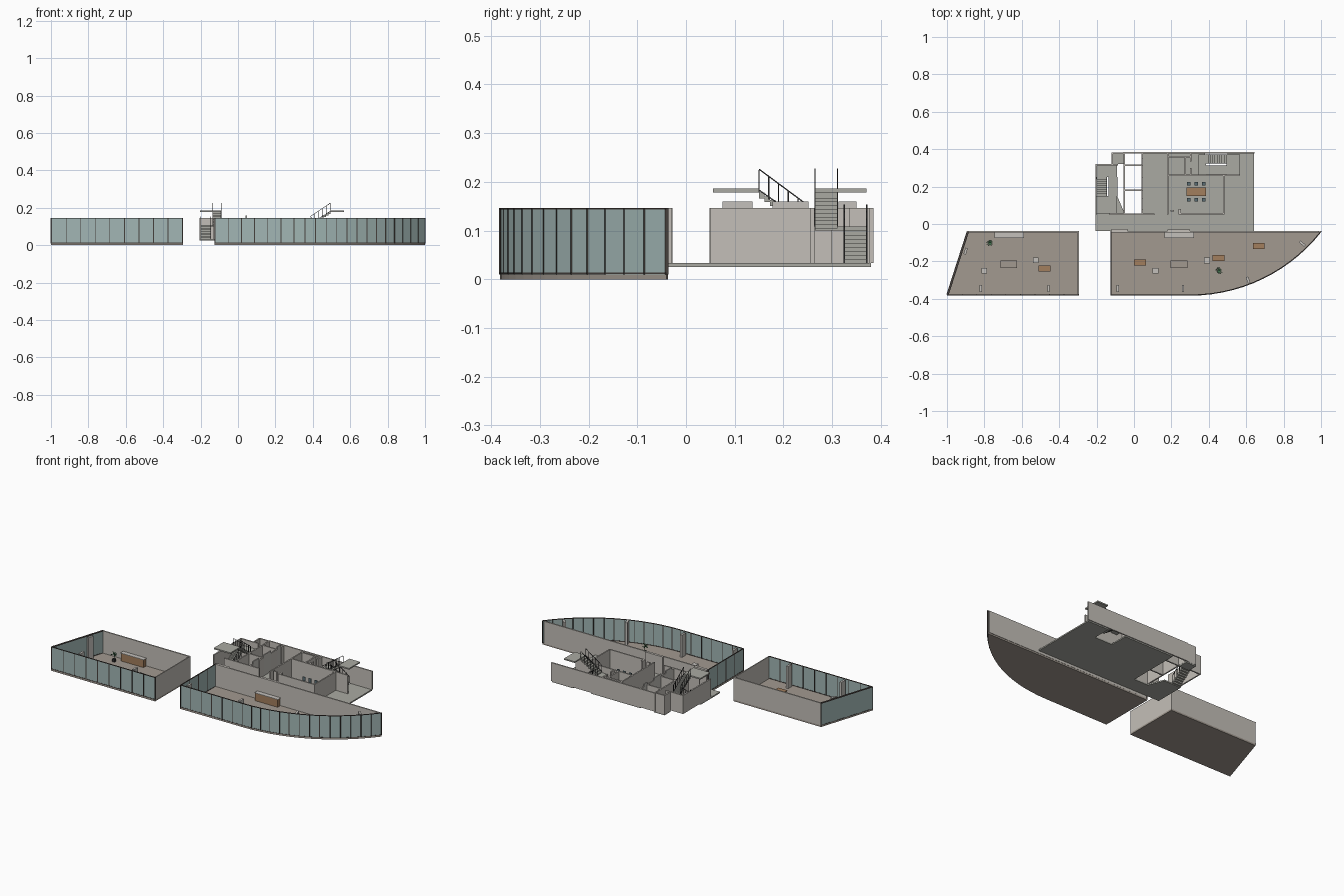
import bpy, bmesh, math, random
from mathutils import Vector, Matrix

if "Cube" in bpy.data.objects:
    bpy.data.objects.remove(bpy.data.objects["Cube"])

random.seed(4)

def material(name, r, g, b):
    m = bpy.data.materials.new(name)
    m.diffuse_color = (r, g, b, 1)
    m.use_nodes = True
    m.node_tree.nodes["Principled BSDF"].inputs["Base Color"].default_value = m.diffuse_color
    return m

GLASS = material("tinted_glazing", .36, .47, .46)
FRAME = material("dark_frame", .06, .05, .045)
WALL = material("plaster", .55, .52, .48)
FLOOR = material("room_floor", .36, .32, .28)
SLAB = material("core_floor", .40, .40, .36)
WOOD = material("wood", .36, .21, .11)
DARK = material("metal", .03, .03, .03)
SEAT = material("seat_blue", .10, .15, .17)
LEAF = material("leaf", .05, .16, .07)
PALE = material("pale_grey", .55, .53, .50)

def finish(name, bm, mat):
    bmesh.ops.recalc_face_normals(bm, faces=bm.faces[:])
    me = bpy.data.meshes.new(name)
    bm.to_mesh(me)
    bm.free()
    me.materials.append(mat)
    ob = bpy.data.objects.new(name, me)
    bpy.context.collection.objects.link(ob)
    return ob

def boxes(name, specs, mat):
    """One object from boxes given as x0, x1, y0, y1, z0, z1."""
    bm = bmesh.new()
    for a, b, c, d, e, f in specs:
        m = Matrix.Translation(((a + b) / 2, (c + d) / 2, (e + f) / 2)) @ Matrix.Diagonal((b - a, d - c, f - e, 1))
        bmesh.ops.create_cube(bm, size=1, matrix=m)
    return finish(name, bm, mat)

def bars(name, segs, w, h, mat):
    """One object from straight bars running from point p to point q."""
    bm = bmesh.new()
    for p, q in segs:
        p, q = Vector(p), Vector(q)
        d = q - p
        m = Matrix.Translation((p + q) / 2) @ d.to_track_quat('X', 'Z').to_matrix().to_4x4()
        bmesh.ops.create_cube(bm, size=1, matrix=m @ Matrix.Diagonal((d.length, w, h, 1)))
    return finish(name, bm, mat)

def prism(name, outline, z0, z1, mat):
    bm = bmesh.new()
    f = bm.faces.new([bm.verts.new((x, y, z0)) for x, y in outline])
    top = bmesh.ops.extrude_face_region(bm, geom=[f])['geom']
    bmesh.ops.translate(bm, vec=(0, 0, z1 - z0), verts=[v for v in top if isinstance(v, bmesh.types.BMVert)])
    return finish(name, bm, mat)

H0, H1 = .01, .146

def glazing(name, path, step, t=.004):
    """Glass panes along a path, with posts and top and bottom rails."""
    zc = (H0 + H1) / 2
    pairs = list(zip(path, path[1:]))
    bars(name + "_panes", [((*p, zc), (*q, zc)) for p, q in pairs], t, H1 - H0, GLASS)
    bars(name + "_rails", [((*p, z), (*q, z)) for p, q in pairs for z in (H0 + .002, H1 - .001)], t + .002, .003, FRAME)
    posts = [path[0]]
    for p, q in pairs:
        p, q = Vector(p), Vector(q)
        n = max(1, round((q - p).length / step))
        posts += [tuple(p.lerp(q, k / n)) for k in range(1, n + 1)]
    boxes(name + "_posts", [(x - .0022, x + .0022, y - .0035, y + .0035, H0, H1) for x, y in posts], FRAME)

# Left room: trapezoid floor, glazed front and slanted end, solid back and right walls
prism("left_room_floor", [(-1, -.382), (-.295, -.382), (-.295, -.037), (-.89, -.037)], 0, H0, FLOOR)
glazing("left_front_glazing", [(-.996, -.379), (-.297, -.379)], .078)
glazing("left_slanted_glazing", [(-.997, -.379), (-.888, -.04)], .07, .01)
boxes("left_room_walls", [(-.89, -.295, -.045, -.037, H0, H1), (-.301, -.295, -.376, -.045, H0, H1)], WALL)

# Right room: prow shaped floor with an arc from the straight front to the tip
R, N = .89, 14
end = math.asin(.7 / R)
arc = [(.3 + R * math.sin(end * k / N), -.38 + R * (1 - math.cos(end * k / N))) for k in range(N + 1)]
prism("right_room_floor", [(-.125, -.382)] + arc + [(-.125, -.037)], 0, H0, FLOOR)
glazing("right_front_glazing", [(-.123, -.379)] + arc, .07)
glazing("right_end_glazing", [(-.123, -.379), (-.123, -.04)], .085)
boxes("right_room_back_wall", [(-.125, .99, -.045, -.037, H0, H1)], WALL)
boxes("rear_door_frames", [(-.12, -.035, -.042, -.028, .033, H1), (.18, .30, -.042, -.030, .033, H1)], WALL)

# Fins standing behind the glazing
fins = [(-.82, -.345, 0), (-.457, -.345, 0), (-.088, -.345, 0), (.262, -.345, 0),
        (.61, -.30, 20), (.90, -.105, 48), (-.90, -.145, -18)]
segs = []
for x, y, a in fins:
    d = Vector((-math.sin(math.radians(a)), math.cos(math.radians(a)), 0)) * .018
    c = Vector((x, y, (H0 + H1) / 2))
    segs.append((c - d, c + d))
bars("column_fins", segs, .013, H1 - H0, PALE)

# Furniture of both rooms
for tag, x in (("left", -.745), ("right", .165)):
    boxes(tag + "_long_counter", [(x, x + .155, -.072, -.048, H0, .056)], WOOD)
    boxes(tag + "_counter_top", [(x - .002, x + .157, -.074, -.046, .056, .059)], PALE)

def table(name, x0, x1, y0, y1, z0, h, mat):
    leg = [(x, x + .005, y, y + .005, z0, z0 + h - .004) for x in (x0 + .003, x1 - .008) for y in (y0 + .003, y1 - .008)]
    boxes(name, leg + [(x0, x1, y0, y1, z0 + h - .004, z0 + h)], mat)

for i, (x, y) in enumerate([(-.51, -.255), (0, -.222), (.42, -.198), (.635, -.133)]):
    table(f"wood_desk_{i}", x, x + .063, y, y + .032, H0, .03, WOOD)
for i, x in enumerate((-.715, .195)):
    boxes(f"low_bench_{i}", [(x, x + .09, -.236, -.195, H0, .024)], FLOOR)
boxes("cube_stools", [(x - .015, x + .015, y - .015, y + .015, H0, .036)
                      for x, y in [(-.80, -.25), (-.525, -.193), (.115, -.25), (.39, -.195)]], PALE)

# Potted plants: pot, stem and leaves
for i, (x, y) in enumerate([(-.77, -.10), (.455, -.25)]):
    boxes(f"plant_pot_{i}", [(x - .008, x + .008, y - .008, y + .008, H0, .028)], DARK)
    segs = [((x, y, .028), (x, y, .06))]
    for k in range(12):
        a, r = k * math.pi / 6, random.uniform(.012, .021)
        segs.append(((x, y, .045 + .0015 * k), (x + r * math.cos(a), y + r * math.sin(a), .05 + .003 * (k % 6))))
    bars(f"plant_leaves_{i}", segs, .004, .002, LEAF)

# Core building slab, notched for the stair and lift openings
Z, W = .033, H1
prism("core_slab", [(-.205, -.037), (.642, -.037), (.642, .38), (.5, .38), (.5, .268), (.38, .268), (.38, .38),
                    (.045, .38), (.045, .057), (-.05, .057), (-.09, .15), (-.205, .15)], .025, Z, SLAB)
boxes("rear_closet_floor", [(-.12, -.05, .32, .38, .025, Z)], SLAB)

# Core building walls, thickness t, between plan points
T = .004
def wx(x0, x1, y): return (x0, x1, y - T, y + T, Z, W)
def wy(x, y0, y1): return (x - T, x + T, y0, y1, Z, W)
boxes("core_walls", [
    wx(-.06, .645, .381), wx(-.13, .11, .052), wx(.25, .484, .054),
    wy(.18, .05, .262), wy(.48, .054, .26), wx(.18, .565, .26),
    wy(.18, .26, .38), wy(.303, .26, .30), wy(.303, .335, .38), wx(.18, .303, .36), wy(.275, .26, .36),
], WALL)
boxes("door_stubs", [(.195, .215, .066, .074, Z, W), (.238, .25, .05, .08, Z, W)], WALL)
boxes("left_stair_walls", [wy(-.201, .05, .32), wx(-.205, -.085, .317)], WALL)
boxes("closet_walls", [wy(-.117, .317, .377), wx(-.12, -.05, .377)], WALL)

# Lift shaft walls and raised door panels
boxes("lift_shaft_walls", [wy(-.053, .055, .38), wx(-.05, .045, .313), wx(-.05, .045, .18),
                           wy(.045, .055, .08), wy(.045, .137, .18), wy(.045, .25, .315), wy(.045, .35, .38)], WALL)
boxes("lift_doors", [(.041, .048, a, b, Z, .16) for a, b in ((.075, .137), (.178, .252), (.313, .35))], PALE)

# Two U-shaped stairs: lower flight, half landing, upper flight, top landing and railings
def stair(name, place, lo, hi, lower, upper, half_end, top_end, rail_us):
    """u runs from the half landing (lo) to the top landing (hi), v runs across; place maps u, v to x, y."""
    def block(u0, u1, v0, v1, z0, z1):
        a, b = place(u0, v0), place(u1, v1)
        return (min(a[0], b[0]), max(a[0], b[0]), min(a[1], b[1]), max(a[1], b[1]), z0, z1)
    n, mid, top = 9, .108, .178
    du = (hi - lo) / n
    up, down = [], []
    for k in range(n):
        z = mid + (top - mid) * (k + 1) / n
        up.append(block(lo + k * du, lo + (k + 1) * du, *upper, z - .012, z))
        z = Z + (mid - Z) * (k + 1) / n
        down.append(block(hi - k * du, hi - (k + 1) * du, *lower, z - .012, z))
    boxes(name + "_upper_flight", up, SLAB)
    boxes(name + "_lower_flight", down, SLAB)
    full = (min(lower + upper), max(lower + upper))
    boxes(name + "_half_landing", [block(half_end, lo, *full, mid - .008, mid)], SLAB)
    boxes(name + "_top_landing", [block(hi, top_end, *full, top, .186)], SLAB)
    segs = []
    for v in upper:
        segs.append(((*place(lo, v), mid + .044), (*place(hi, v), .226)))
        segs.append(((*place(lo, v), mid + .005), (*place(hi, v), .183)))
        for k in range(6):
            u, z = lo + (hi - lo) * k / 5, mid + (top - mid) * k / 5
            segs.append(((*place(u, v), z), (*place(u, v), z + .046)))
    for v in lower:
        segs.append(((*place(lo, v), mid + .044), (*place(hi, v), Z + .044)))
        for k in range(6):
            u, z = lo + (hi - lo) * k / 5, mid - (mid - Z) * k / 5
            segs.append(((*place(u, v), z), (*place(u, v), z + .046)))
    bars(name + "_railings", segs, .0025, .0025, DARK)

stair("right_stair", lambda u, v: (u, v), .385, .495, (.325, .371), (.265, .311), .345, .568, None)
stair("left_stair", lambda u, v: (v, -u), -.25, -.15, (-.203, -.145), (-.135, -.09), -.315, -.055, None)

# Dining table with six chairs
table("dining_table", .28, .385, .15, .195, Z, .034, WOOD)
chairs = []
for x in (.292, .332, .372):
    for y, s in ((.216, 1), (.129, -1)):
        back = sorted((y + s * .006, y + s * .009))
        chairs += [(x - .009, x + .009, y - .009, y + .009, Z + .016, Z + .021),
                   (x - .009, x + .009, *back, Z + .021, Z + .044)]
        chairs += [(x + i - .001, x + i + .001, y + j - .001, y + j + .001, Z, Z + .016)
                   for i in (-.007, .007) for j in (-.007, .007)]
boxes("dining_chairs", chairs, SEAT)
